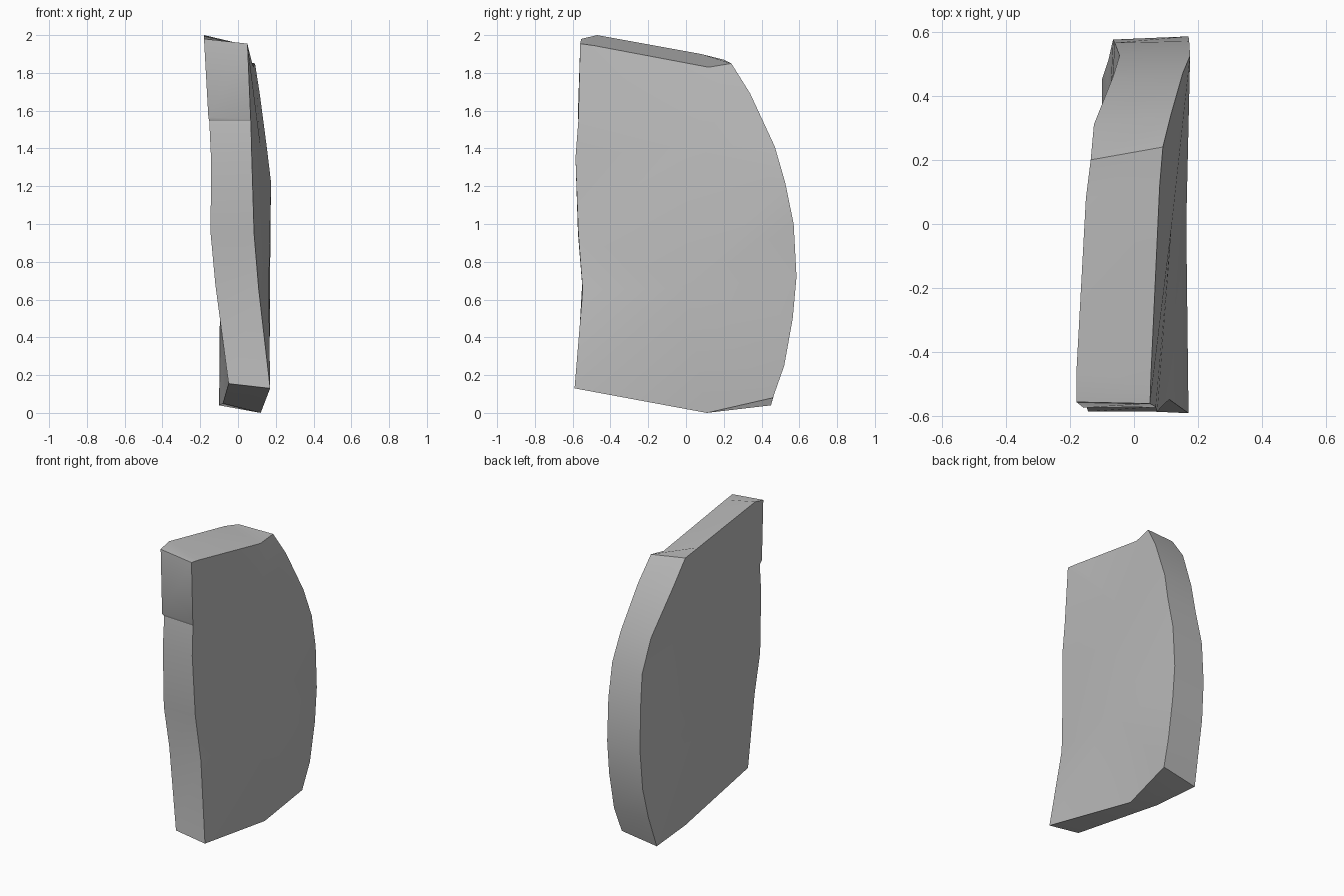
import bpy
import bmesh
import math
from mathutils import Vector

# Remove the default cube only
default_cube = bpy.data.objects.get("Cube")
if default_cube:
    bpy.data.objects.remove(default_cube, do_unlink=True)


def make_material(name, colour):
    material = bpy.data.materials.new(name)
    material.use_nodes = True
    material.diffuse_color = colour
    shader = material.node_tree.nodes["Principled BSDF"]
    shader.inputs["Base Color"].default_value = colour
    return material


# Rim of the slab as pairs of corners: left (+x) corner, right (-x) corner
front_edge = [
    ((.05, -.56, 1.955), (-.18, -.555, 1.98)),
    ((.067, -.57, 1.555), (-.157, -.573, 1.565)),   # narrow chipped ledge
    ((.068, -.57, 1.545), (-.152, -.558, 1.545)),
    ((.073, -.585, 1.35), (-.143, -.585, 1.35)),
    ((.085, -.57, .95), (-.145, -.572, .95)),
    ((.11, -.547, .65), (-.12, -.55, .68)),
]
bottom_edge = [
    ((.17, -.59, .13), (-.05, -.58, .155)),
    ((.12, .11, 0), (-.08, .12, .05)),
    ((.15, .46, .08), (-.1, .45, .04)),
]
back_edge = [
    ((.165, .52, .25), (-.08, .51, .25)),
    ((.17, .565, .5), (-.07, .555, .45)),
    ((.17, .585, .72), (-.065, .575, .7)),
    ((.172, .57, 1), (-.06, .565, .97)),
    ((.175, .525, 1.22), (-.045, .525, 1.2)),
    ((.152, .47, 1.41), (-.065, .46, 1.42)),
    ((.115, .34, 1.69), (-.125, .31, 1.72)),
]
top_edge = [
    ((.09, .24, 1.85), (-.135, .2, 1.87)),
    ((.08, .12, 1.83), (-.15, .08, 1.9)),
    ((.052, -.49, 1.945), (-.18, -.47, 2)),
]


def add_broad_face(bm, ring, upper_centre, lower_centre):
    """Close one side of the slab with a fan around two inner points."""
    upper = bm.verts.new(upper_centre)
    lower = bm.verts.new(lower_centre)

    def centre_for(vert):
        return upper if vert.co.z > 1.04 + vert.co.y * .4 else lower

    for index, start in enumerate(ring):
        end = ring[(index + 1) % len(ring)]
        first, second = centre_for(start), centre_for(end)
        bm.faces.new((start, end, second))
        if first != second:
            bm.faces.new((start, second, first))


def build_slab(name, pairs, material):
    bm = bmesh.new()
    left_ring = [bm.verts.new(Vector(pair[0])) for pair in pairs]
    right_ring = [bm.verts.new(Vector(pair[1])) for pair in pairs]

    # Narrow faces around the rim
    for index in range(len(pairs)):
        following = (index + 1) % len(pairs)
        bm.faces.new((left_ring[index], left_ring[following],
                      right_ring[following], right_ring[index]))

    # Broad left and right faces
    add_broad_face(bm, left_ring, (.118, 0, 1.42), (.163, 0, .66))
    add_broad_face(bm, right_ring, (-.12, 0, 1.42), (-.095, 0, .66))

    bmesh.ops.recalc_face_normals(bm, faces=bm.faces)
    mesh = bpy.data.meshes.new(name)
    bm.to_mesh(mesh)
    bm.free()
    mesh.materials.append(material)
    slab = bpy.data.objects.new(name, mesh)
    bpy.context.collection.objects.link(slab)
    return slab


stone_grey = make_material("stone grey", (.5, .5, .5, 1))
slab = build_slab("stone_slab", front_edge + bottom_edge + back_edge + top_edge,
                  stone_grey)

# Soft broad faces with crisp broken edges
bpy.ops.object.select_all(action="DESELECT")
slab.select_set(True)
bpy.context.view_layer.objects.active = slab
bpy.ops.object.shade_smooth_by_angle(angle=math.radians(30))
